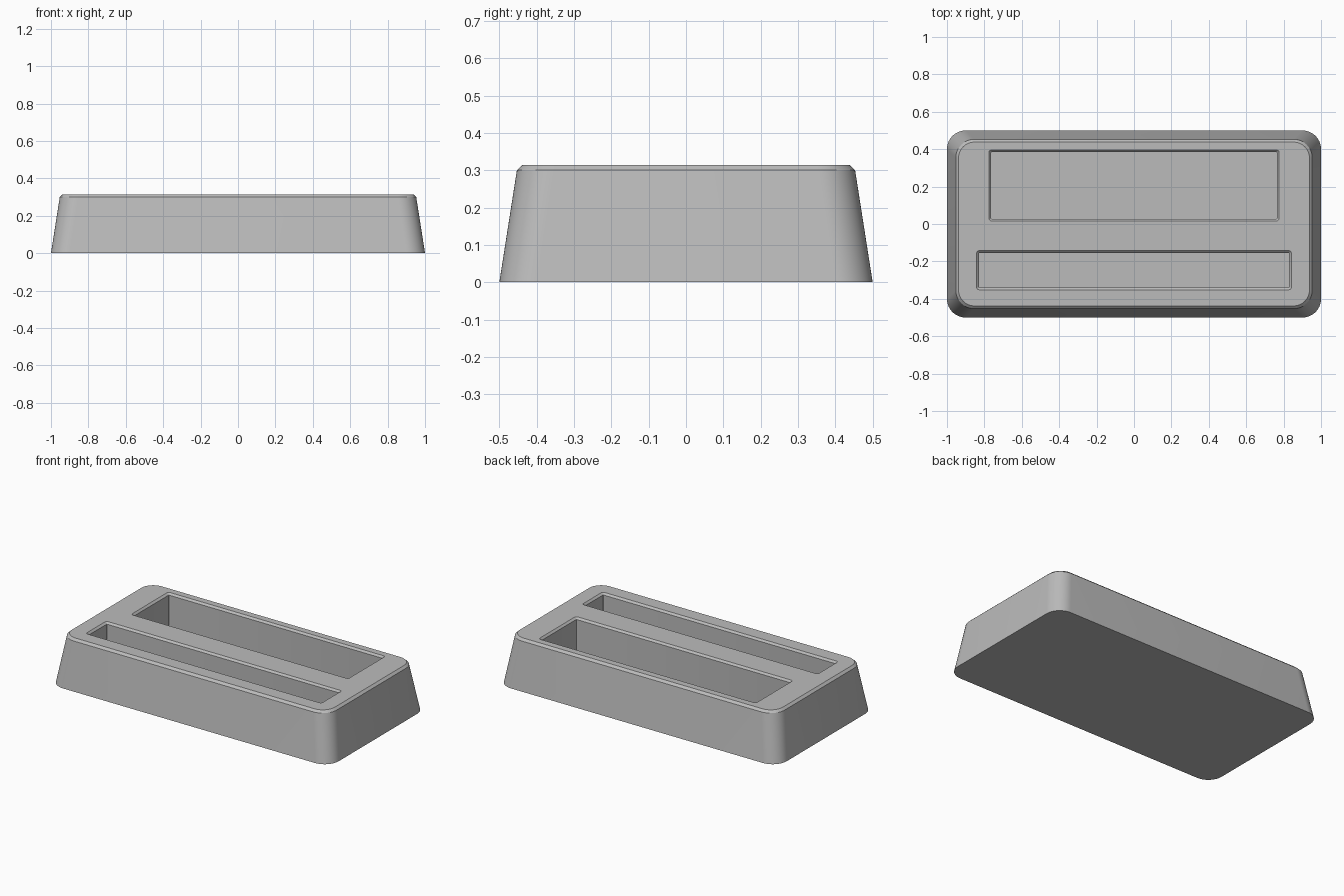
import bpy
import bmesh
from math import cos, sin, pi, radians

cube = bpy.data.objects.get("Cube")
if cube:
    bpy.data.objects.remove(cube, do_unlink=True)

grey = bpy.data.materials.new("plain grey")
grey.use_nodes = True
colour = (0.5, 0.5, 0.5, 1)
grey.diffuse_color = colour
grey.node_tree.nodes["Principled BSDF"].inputs["Base Color"].default_value = colour

bm = bmesh.new()


def ring(half_x, half_y, radius, z, steps, centre_y=0):
    """Anticlockwise rounded rectangle of vertices."""
    verts = []
    for i, (sx, sy) in enumerate([(1, 1), (-1, 1), (-1, -1), (1, -1)]):
        for k in range(steps + 1):
            a = (i + k / steps) * pi / 2
            x = sx * (half_x - radius) + radius * cos(a)
            y = sy * (half_y - radius) + radius * sin(a) + centre_y
            verts.append(bm.verts.new((x, y, z)))
    return verts


def skin(rings):
    """Join successive rings with quads."""
    for low, high in zip(rings, rings[1:]):
        n = len(low)
        for i in range(n):
            j = (i + 1) % n
            bm.faces.new((low[i], low[j], high[j], high[i]))


def rim_edges(loop):
    return [bm.edges.get((v, loop[i - 1])) for i, v in enumerate(loop)]


HEIGHT, FLOOR = 0.314, 0.05

# Tapered outer body with a chamfered top edge
body = [ring(1, 0.5, 0.1, 0, 14),
        ring(0.953, 0.453, 0.1, 0.3, 14),
        ring(0.938, 0.438, 0.085, HEIGHT, 14)]
skin(body)
bm.faces.new(list(reversed(body[0])))
rims = rim_edges(body[-1])

# Two slots with chamfered rims: half length, half width, centre y
for half_x, half_y, centre_y in [(0.776, 0.19, 0.206), (0.842, 0.105, -0.247)]:
    inner_x, inner_y = half_x - 0.012, half_y - 0.012
    slot = [ring(half_x, half_y, 0.014, HEIGHT, 3, centre_y),
            ring(inner_x, inner_y, 0.003, HEIGHT - 0.012, 3, centre_y),
            ring(inner_x, inner_y, 0.003, FLOOR, 3, centre_y)]
    skin(slot)
    bm.faces.new(slot[-1])
    rims += rim_edges(slot[0])

# Top surface around the slots
bmesh.ops.triangle_fill(bm, edges=rims, use_beauty=True, normal=(0, 0, 1))
bmesh.ops.recalc_face_normals(bm, faces=bm.faces)

mesh = bpy.data.meshes.new("slotted_stand")
bm.to_mesh(mesh)
bm.free()
mesh.materials.append(grey)
stand = bpy.data.objects.new("slotted_stand", mesh)
bpy.context.collection.objects.link(stand)

bpy.ops.object.select_all(action="DESELECT")
stand.select_set(True)
bpy.context.view_layer.objects.active = stand
bpy.ops.object.shade_smooth_by_angle(angle=radians(25))
